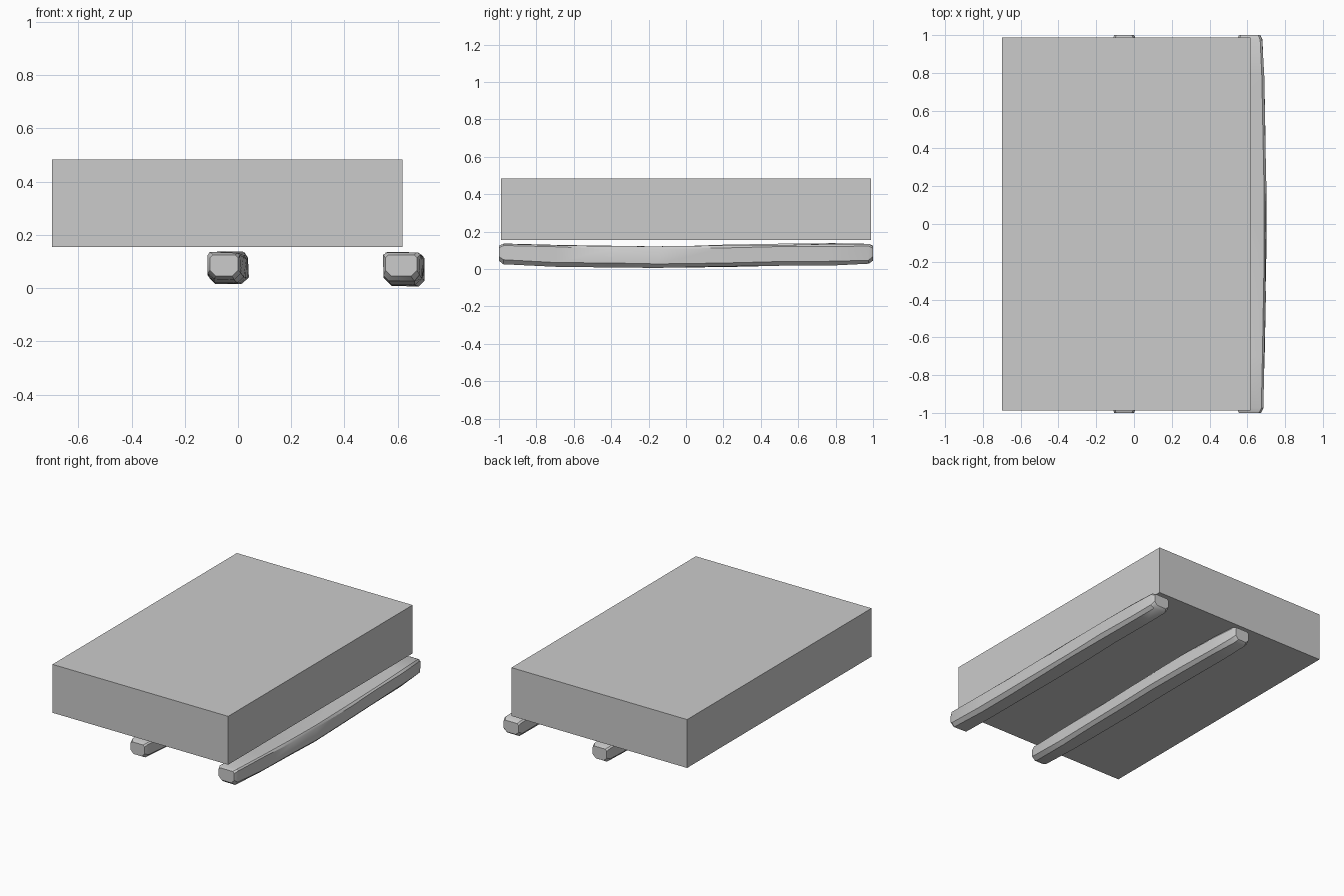
import bpy, bmesh, random
from mathutils import Vector

if "Cube" in bpy.data.objects:
    bpy.data.objects.remove(bpy.data.objects["Cube"])

random.seed(4)


def finish(name, bm):
    bmesh.ops.recalc_face_normals(bm, faces=bm.faces)
    me = bpy.data.meshes.new(name)
    bm.to_mesh(me)
    bm.free()
    ob = bpy.data.objects.new(name, me)
    bpy.context.collection.objects.link(ob)
    return ob


# Rough-hewn beam: chamfered rectangle lofted along y
def beam(name, stations, chamfer=0.022):
    bm = bmesh.new()
    rings = []
    for i, (y, x0, x1, z0, z1) in enumerate(stations):
        end = i in (0, len(stations) - 1)
        c = chamfer
        pts = [(x0 + c, z0), (x1 - c, z0), (x1, z0 + c), (x1, z1 - c * .5),
               (x1 - c * .5, z1), (x0 + c * .5, z1), (x0, z1 - c * .5), (x0, z0 + c)]
        j = 0.0 if end else 0.003
        ring = []
        for x, z in pts:
            dx, dz = random.uniform(-j, j), random.uniform(-j, j)
            dy = 0 if end else random.uniform(-j, j)
            ring.append(bm.verts.new(Vector((x + dx, y + dy, max(z + dz, 0)))))
        rings.append(ring)
    for a, b in zip(rings, rings[1:]):
        for k in range(8):
            m = (k + 1) % 8
            bm.faces.new((a[k], a[m], b[m], b[k]))
    bm.faces.new(rings[0])
    bm.faces.new(rings[-1])
    ob = finish(name, bm)
    bpy.context.view_layer.objects.active = ob
    ob.select_set(True)
    bpy.ops.object.shade_smooth_by_angle(angle=0.6)
    ob.select_set(False)


# Stations: y, x min, x max, z min, z max
beam("middle_beam", [
    (-1.0, -0.105, 0.000, 0.045, 0.125), (-0.975, -0.115, 0.010, 0.032, 0.134),
    (-0.70, -0.112, 0.020, 0.022, 0.130), (-0.40, -0.108, 0.032, 0.017, 0.122),
    (-0.10, -0.105, 0.038, 0.017, 0.122), (0.20, -0.105, 0.038, 0.018, 0.128),
    (0.50, -0.108, 0.032, 0.020, 0.133), (0.78, -0.112, 0.022, 0.024, 0.138),
    (0.975, -0.115, 0.010, 0.030, 0.135), (1.0, -0.105, 0.000, 0.045, 0.125)])
beam("side_beam", [
    (-1.0, 0.555, 0.672, 0.045, 0.125), (-0.975, 0.546, 0.684, 0.026, 0.134),
    (-0.70, 0.550, 0.690, 0.015, 0.130), (-0.40, 0.555, 0.695, 0.008, 0.121),
    (-0.15, 0.558, 0.699, 0.007, 0.121), (0.20, 0.558, 0.698, 0.012, 0.126),
    (0.50, 0.556, 0.693, 0.017, 0.130), (0.78, 0.551, 0.688, 0.022, 0.133),
    (0.975, 0.546, 0.680, 0.028, 0.132), (1.0, 0.555, 0.668, 0.045, 0.122)])

# Solid block above the beams
bm = bmesh.new()
bmesh.ops.create_cube(bm, size=1)
bmesh.ops.scale(bm, verts=bm.verts, vec=(1.318, 1.976, 0.328))
bmesh.ops.translate(bm, verts=bm.verts, vec=(-0.041, 0, 0.319))
finish("block", bm)
